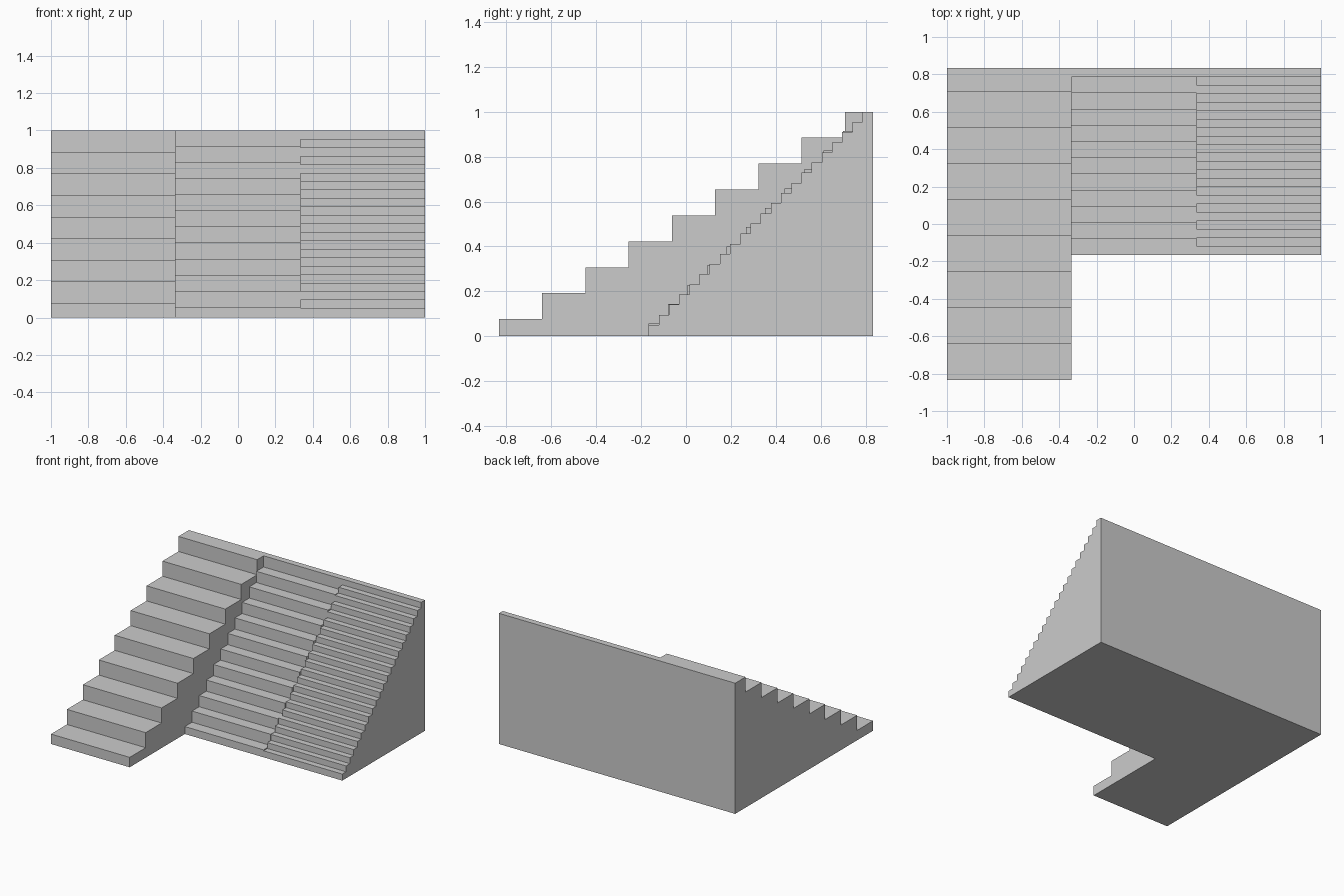
import bpy
import bmesh

if "Cube" in bpy.data.objects:
    bpy.data.objects.remove(bpy.data.objects["Cube"])

BACK = 5 / 6      # shared rear wall
HEIGHT = 1.0


def staircase(name, x0, x1, front, last_riser, first_rise, steps):
    """Extrude a solid stepped side profile from x0 to x1."""
    tread = (last_riser - front) / (steps - 1)
    rise = (HEIGHT - first_rise) / (steps - 1)
    profile = [(BACK, 0.0), (front, 0.0)]
    for i in range(steps):
        z = first_rise + i * rise
        y_end = BACK if i == steps - 1 else front + (i + 1) * tread
        profile += [(front + i * tread, z), (y_end, z)]
        
    bm = bmesh.new()
    face = bm.faces.new([bm.verts.new((x0, y, z)) for y, z in profile])
    ext = bmesh.ops.extrude_face_region(bm, geom=[face], use_keep_orig=True)
    moved = [g for g in ext["geom"] if isinstance(g, bmesh.types.BMVert)]
    bmesh.ops.translate(bm, verts=moved, vec=(x1 - x0, 0, 0))
    bmesh.ops.recalc_face_normals(bm, faces=bm.faces)
    mesh = bpy.data.meshes.new(name)
    bm.to_mesh(mesh)
    bm.free()
    obj = bpy.data.objects.new(name, mesh)
    bpy.context.collection.objects.link(obj)


# Shallow flight with deep treads
staircase("wide_tread_stairs", -1, -1 / 3, -BACK, 0.708, 0.076, 9)
# Medium steep flight
staircase("medium_stairs", -1 / 3, 1 / 3, -1 / 6, 0.786, 0.057, 12)
# Steep flight with fine steps
staircase("fine_stairs", 1 / 3, 1, -1 / 6, 0.787, 0.05, 22)
